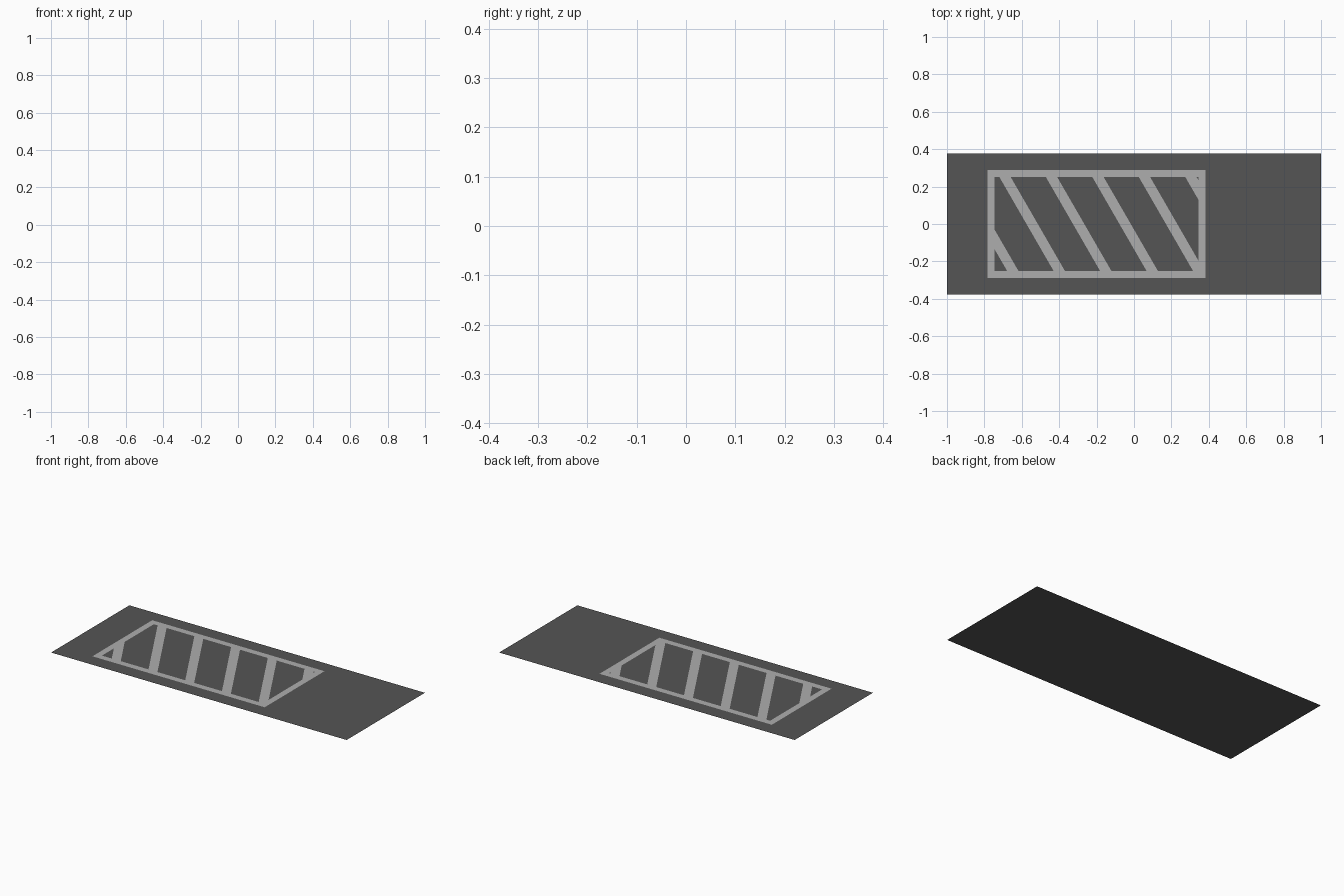
import bpy, bmesh, math
from mathutils import Vector

if "Cube" in bpy.data.objects:
    bpy.data.objects.remove(bpy.data.objects["Cube"])

LIFT = 0.001                      # paint sits just above the slab
CX = -0.20                        # centre of the painted box
OUT_X, OUT_Y = 0.583, 0.289       # outer half sizes of the border
IN_X, IN_Y = 0.545, 0.251         # inner half sizes of the border
PITCH, HALF_W, FIRST = 0.2485, 0.0303, -0.793   # stripes, measured along x at y = 0
NORMAL = Vector((math.cos(math.radians(30)), math.sin(math.radians(30)), 0))


def material(name, shade):
    mat = bpy.data.materials.new(name)
    mat.diffuse_color = (shade, shade, shade, 1)
    mat.use_nodes = True
    mat.node_tree.nodes["Principled BSDF"].inputs["Base Color"].default_value = mat.diffuse_color
    return mat


def finish(name, bm, mat):
    for f in bm.faces:
        f.normal_update()
        if f.normal.z < 0:
            f.normal_flip()
    mesh = bpy.data.meshes.new(name)
    bm.to_mesh(mesh)
    bm.free()
    mesh.materials.append(mat)
    obj = bpy.data.objects.new(name, mesh)
    bpy.context.collection.objects.link(obj)
    return obj


def corners(bm, cx, hx, hy, z):
    return [bm.verts.new((cx + sx * hx, sy * hy, z))
            for sx, sy in ((-1, -1), (1, -1), (1, 1), (-1, 1))]


asphalt = material("dark_asphalt", 0.09)
paint = material("pale_paint", 0.42)

# Flat road slab
bm = bmesh.new()
bm.faces.new(corners(bm, 0, 1.0, 0.378, 0))
finish("road_slab", bm, asphalt)

# Rectangular painted border with mitred corners
bm = bmesh.new()
outer = corners(bm, CX, OUT_X, OUT_Y, LIFT)
inner = corners(bm, CX, IN_X, IN_Y, LIFT)
for i in range(4):
    j = (i + 1) % 4
    bm.faces.new((outer[i], outer[j], inner[j], inner[i]))
finish("painted_border", bm, paint)

# Diagonal stripes: slice the inner rectangle, then remove the gaps
bm = bmesh.new()
bm.faces.new(corners(bm, CX, IN_X, IN_Y, LIFT))
centres = [FIRST + i * PITCH for i in range(6)]
for c in centres:
    for side in (-HALF_W, HALF_W):
        bmesh.ops.bisect_plane(bm, geom=bm.verts[:] + bm.edges[:] + bm.faces[:],
                               plane_co=(c + side, 0, LIFT), plane_no=NORMAL)


def in_stripe(face):
    p = face.calc_center_median()
    x0 = p.x + p.y * NORMAL.y / NORMAL.x
    return any(abs(x0 - c) < HALF_W for c in centres)


gaps = [f for f in bm.faces if not in_stripe(f)]
bmesh.ops.delete(bm, geom=gaps, context='FACES')
finish("diagonal_stripes", bm, paint)
